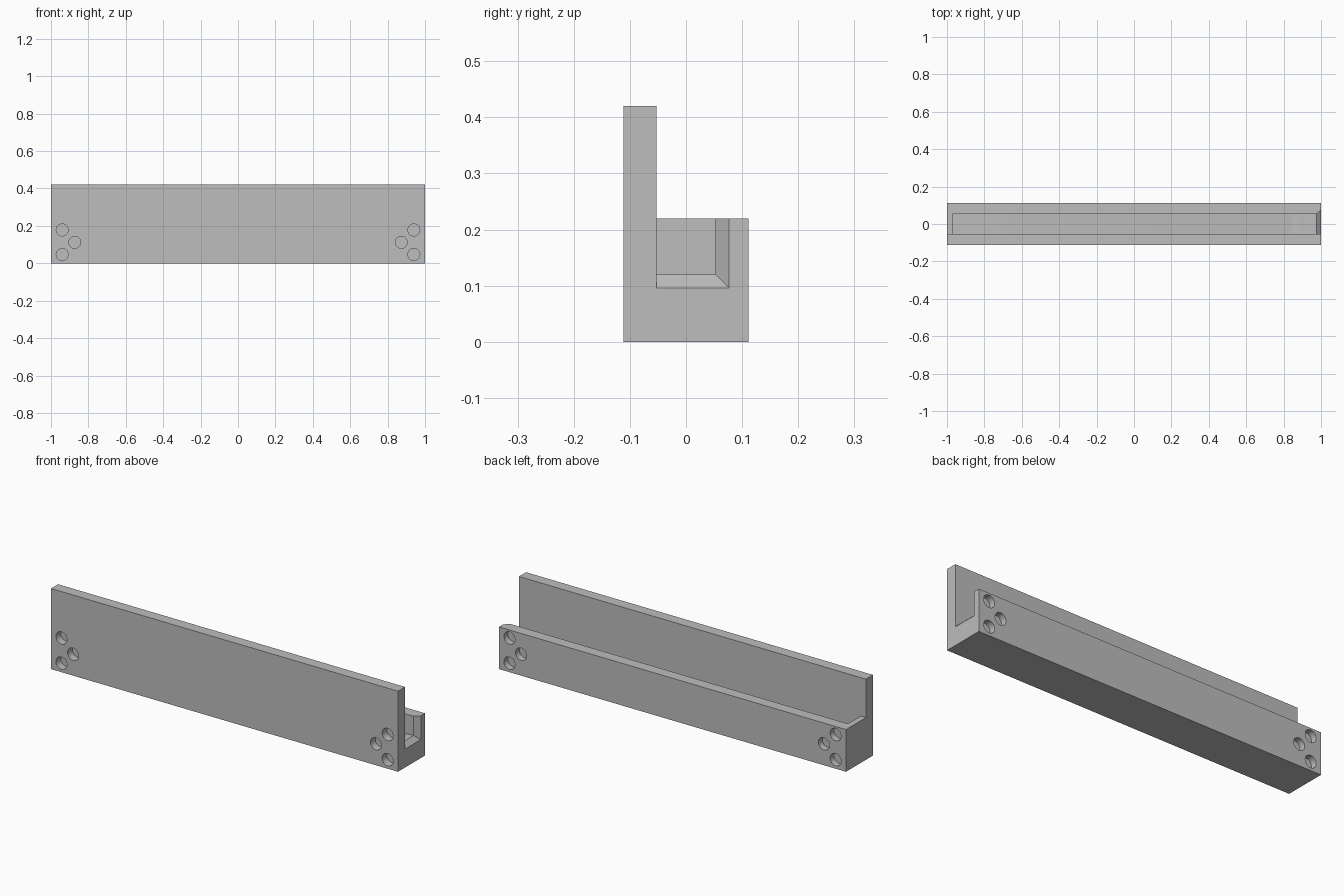
import bpy, bmesh, math
from mathutils import Matrix

old = bpy.data.objects.get("Cube")
if old:
    bpy.data.objects.remove(old, do_unlink=True)

grey = bpy.data.materials.new("plain_grey")
grey.use_nodes = True
grey.diffuse_color = (0.51, 0.51, 0.51, 1)
grey.node_tree.nodes["Principled BSDF"].inputs["Base Color"].default_value = (0.51, 0.51, 0.51, 1)


def finish(name, bm):
    bmesh.ops.recalc_face_normals(bm, faces=bm.faces)
    mesh = bpy.data.meshes.new(name)
    bm.to_mesh(mesh)
    bm.free()
    obj = bpy.data.objects.new(name, mesh)
    bpy.context.collection.objects.link(obj)
    mesh.materials.append(grey)
    return obj


def loft(name, first, second):
    """Solid between two matching rings of points."""
    bm = bmesh.new()
    a = [bm.verts.new(p) for p in first]
    b = [bm.verts.new(p) for p in second]
    bm.faces.new(a)
    bm.faces.new(b)
    for i in range(len(a)):
        j = (i + 1) % len(a)
        bm.faces.new((a[i], a[j], b[j], b[i]))
    return finish(name, bm)


def ring_x(x, y0, y1, z0, z1):
    return [(x, y0, z0), (x, y1, z0), (x, y1, z1), (x, y0, z1)]


def combine(target, tool, operation):
    tool.hide_render = True
    mod = target.modifiers.new(tool.name, "BOOLEAN")
    mod.operation, mod.solver, mod.object = operation, "EXACT", tool
    bpy.context.view_layer.objects.active = target
    bpy.ops.object.modifier_apply(modifier=mod.name)
    bpy.data.objects.remove(tool, do_unlink=True)


FRONT, BACK, INNER = -0.111, 0.111, -0.053
FLOOR, TOP, DIP = 0.12, 0.22, 0.03

# Low rear block that holds the trough
body = loft("trough_body", ring_x(-1, INNER, BACK, 0, TOP), ring_x(1, INNER, BACK, 0, TOP))

# Trough: level floor, shallow ramp, then a curved rise to the lip
path = [(-0.97, FLOOR), (0.66, FLOOR), (0.84, FLOOR - DIP)]
for i in range(1, 13):
    t = i / 12
    path.append((0.84 + 0.12 * t, FLOOR - DIP * (1 + math.cos(math.pi * t)) / 2))
path += [(1.1, FLOOR), (1.1, 0.3), (-0.97, 0.3)]
trough = loft("trough_cutter", [(x, -0.08, z) for x, z in path], [(x, 0.053, z) for x, z in path])
combine(body, trough, "DIFFERENCE")

# Chamfered mouth at the open end
mouth = loft("mouth_cutter", ring_x(0.975, -0.08, 0.053, FLOOR, 0.3),
             ring_x(1.025, -0.08, 0.101, FLOOR - 0.048, 0.3))
combine(body, mouth, "DIFFERENCE")

# Tall front plate
plate = loft("front_plate", ring_x(-1, FRONT, INNER, 0, 0.42), ring_x(1, FRONT, INNER, 0, 0.42))
combine(body, plate, "UNION")

# Blind round holes, three at each end of both long faces
bm = bmesh.new()
for face in (FRONT, BACK):
    for side in (-1, 1):
        for x, z in ((0.94, 0.178), (0.873, 0.112), (0.94, 0.047)):
            place = Matrix.Translation((side * x, face, z)) @ Matrix.Rotation(math.pi / 2, 4, "X")
            bmesh.ops.create_cone(bm, cap_ends=True, segments=40, radius1=0.032,
                                  radius2=0.032, depth=0.08, matrix=place)
# Rear wall is thinner at the mouth, so the holes stop short of the trough
for v in bm.verts:
    if abs(v.co.y) < 0.1:
        v.co.y = math.copysign(0.078 if v.co.y > 0 else 0.071, v.co.y)
combine(body, finish("hole_cutter", bm), "DIFFERENCE")

# Merge coplanar faces and smooth only the curved surfaces
bm = bmesh.new()
bm.from_mesh(body.data)
bmesh.ops.remove_doubles(bm, verts=bm.verts, dist=0.0001)
bmesh.ops.dissolve_limit(bm, angle_limit=0.01, verts=bm.verts, edges=bm.edges)
bm.to_mesh(body.data)
bm.free()
bpy.ops.object.select_all(action="DESELECT")
body.select_set(True)
bpy.context.view_layer.objects.active = body
bpy.ops.object.shade_smooth_by_angle(angle=math.radians(25))
